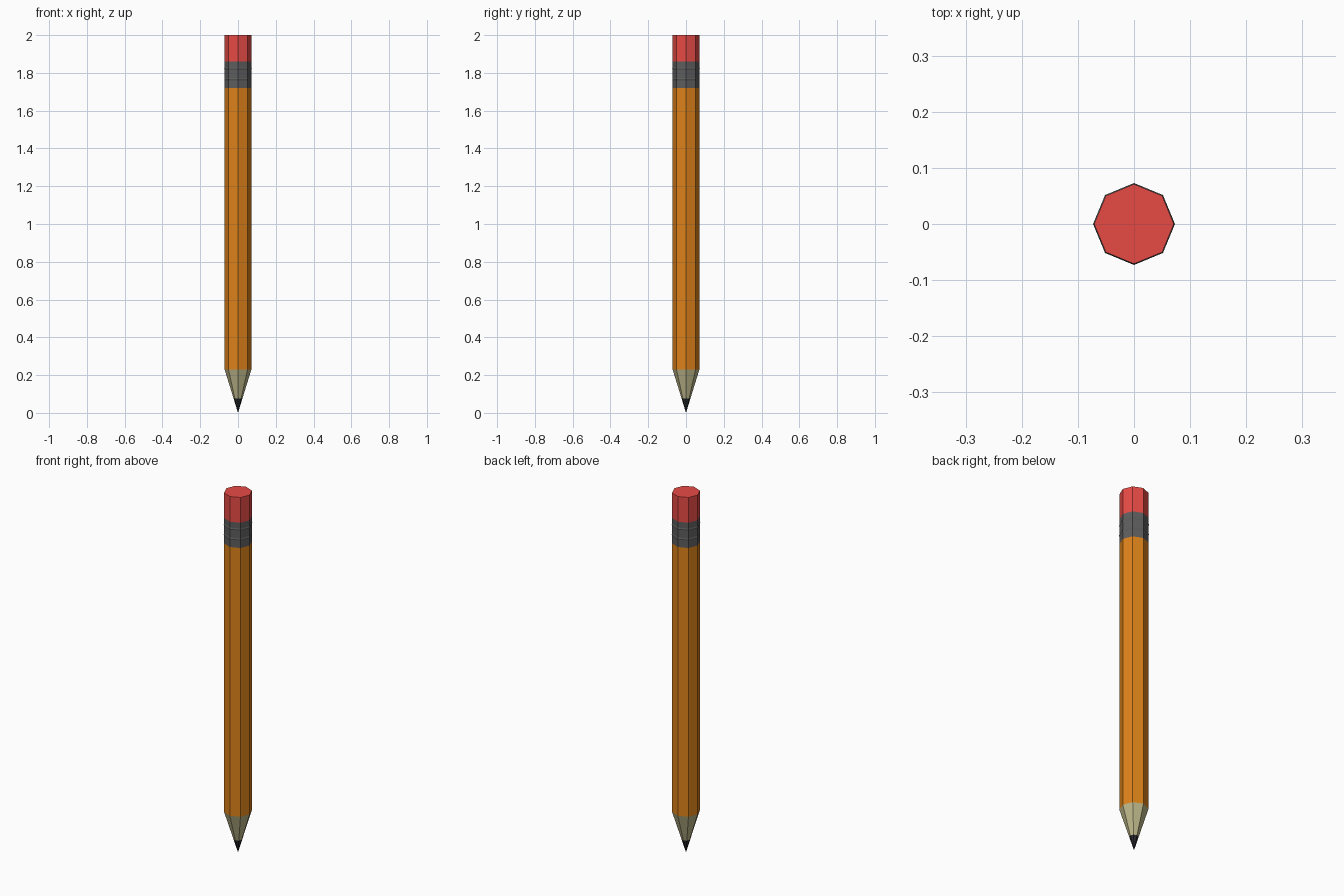
import bpy, bmesh
from math import cos, sin, pi

if "Cube" in bpy.data.objects:
    bpy.data.objects.remove(bpy.data.objects["Cube"])

SIDES = 8
R = 0.071


def material(name, rgb):
    m = bpy.data.materials.new(name)
    m.diffuse_color = (*rgb, 1)
    m.use_nodes = True
    m.node_tree.nodes["Principled BSDF"].inputs["Base Color"].default_value = m.diffuse_color
    return m


def turned(name, profile, mat=None, cap_top=False):
    """Eight-sided flat-faced turning from (radius, z) points, bottom to top."""
    bm = bmesh.new()
    rings = []
    for r, z in profile:
        if r == 0:
            rings.append([bm.verts.new((0, 0, z))] * SIDES)
        else:
            rings.append([bm.verts.new((r * cos(2 * pi * i / SIDES),
                                        r * sin(2 * pi * i / SIDES), z))
                          for i in range(SIDES)])
    for lo, hi in zip(rings, rings[1:]):
        for i in range(SIDES):
            j = (i + 1) % SIDES
            quad = [lo[i], lo[j], hi[j], hi[i]]
            bm.faces.new(list(dict.fromkeys(quad)))
    if cap_top:
        bm.faces.new(rings[-1])
    mesh = bpy.data.meshes.new(name)
    bm.to_mesh(mesh)
    bm.free()
    if mat:
        mesh.materials.append(mat)
    obj = bpy.data.objects.new(name, mesh)
    bpy.context.collection.objects.link(obj)
    return obj


# Sharpened end: graphite point and bare wood cone
turned("lead_tip", [(0, 0), (0.023, 0.075)], material("graphite", (0.02, 0.02, 0.025)))
turned("wood_cone", [(0.023, 0.075), (R, 0.23)], material("bare_wood", (0.50, 0.46, 0.25)))

# Painted shaft
turned("shaft", [(R, 0.23), (R, 1.72)], material("orange_paint", (0.72, 0.22, 0.01)))

# Metal ferrule with two slight crimp ridges
ferrule = [(R, 1.72)]
for z in (1.767, 1.822):
    ferrule += [(R, z - 0.006), (R + 0.002, z), (R, z + 0.006)]
ferrule.append((R, 1.86))
turned("ferrule", ferrule, material("dark_metal", (0.11, 0.11, 0.11)))

# Eraser
turned("eraser", [(R, 1.86), (R, 2.0)], material("red_rubber", (0.80, 0.07, 0.06)), cap_top=True)
